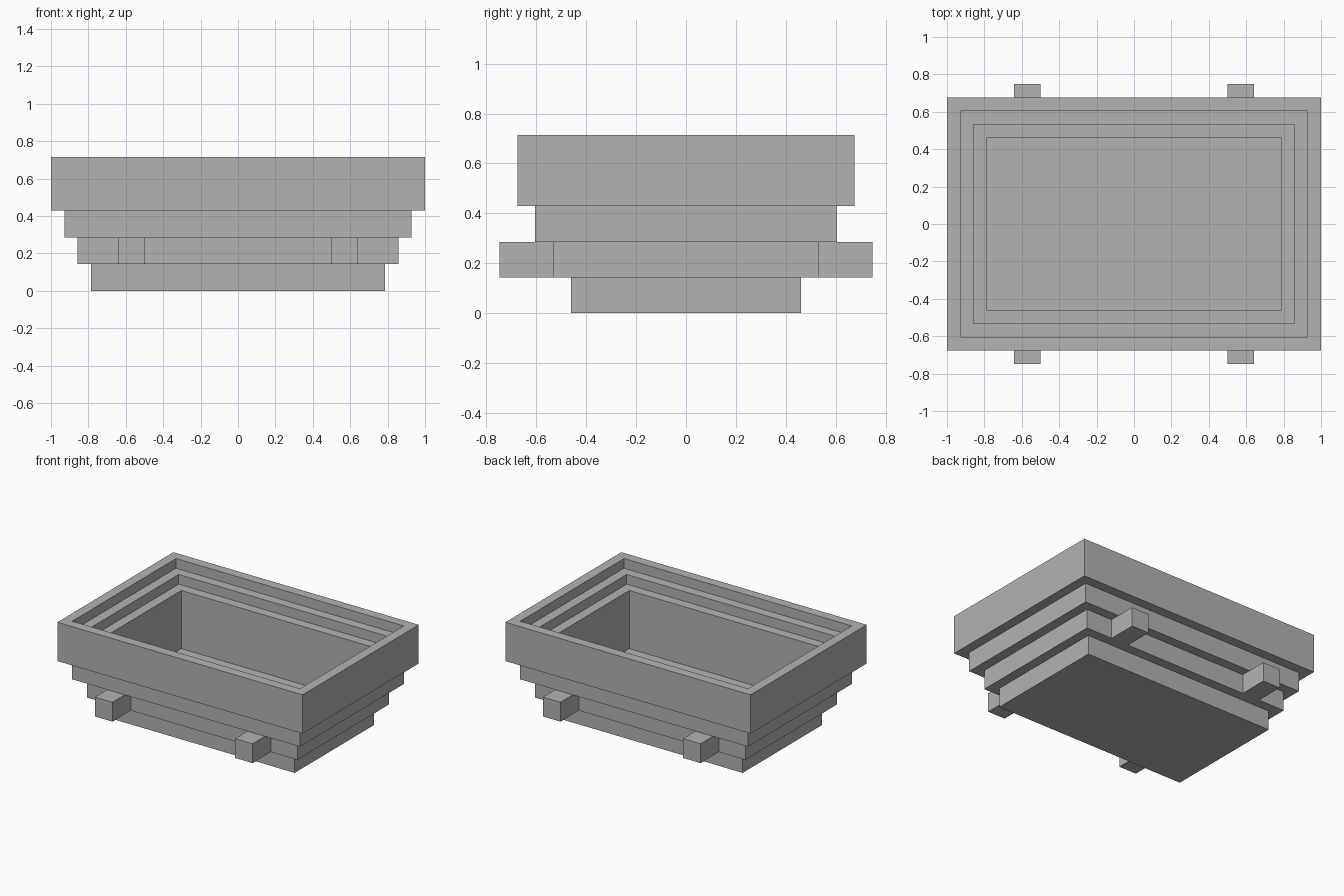
import bpy
import bmesh

STEP = 1 / 14          # module that all steps are multiples of
HALF_X, HALF_Y = 1.0, 0.676

if "Cube" in bpy.data.objects:
    bpy.data.objects.remove(bpy.data.objects["Cube"], do_unlink=True)

grey = bpy.data.materials.new("plain grey")
grey.use_nodes = True
colour = (0.45, 0.45, 0.45, 1)
grey.diffuse_color = colour
grey.node_tree.nodes["Principled BSDF"].inputs["Base Color"].default_value = colour


def add_object(name, bm):
    bmesh.ops.recalc_face_normals(bm, faces=bm.faces)
    mesh = bpy.data.meshes.new(name)
    bm.to_mesh(mesh)
    bm.free()
    mesh.materials.append(grey)
    obj = bpy.data.objects.new(name, mesh)
    bpy.context.collection.objects.link(obj)
    return obj


def stepped_shell(name, profile):
    """Sweep an (inset, height) profile, in steps, around a rectangle."""
    bm = bmesh.new()
    rings = []
    for inset, height in profile:
        x, y, z = HALF_X - inset * STEP, HALF_Y - inset * STEP, height * STEP
        rings.append([bm.verts.new((sx * x, sy * y, z))
                      for sx, sy in ((-1, -1), (1, -1), (1, 1), (-1, 1))])
    for low, high in zip(rings, rings[1:]):
        for i in range(4):
            j = (i + 1) % 4
            bm.faces.new((low[i], low[j], high[j], high[i]))
    bm.faces.new(rings[0])
    bm.faces.new(rings[-1])
    return add_object(name, bm)


def box(name, low, high):
    bm = bmesh.new()
    bmesh.ops.create_cube(bm, size=1)
    for v in bm.verts:
        v.co = [a if c < 0 else b for c, a, b in zip(v.co, low, high)]
    return add_object(name, bm)


# Basin: tiers widening upward outside, ledges and a deep well inside
outside = [(3, 0), (3, 2), (2, 2), (2, 4), (1, 4), (1, 6), (0, 6), (0, 10)]
inside = [(1, 10), (1, 9), (2, 9), (2, 8), (3, 8), (3, 2)]
stepped_shell("stepped_basin", outside + inside)

# Four lugs projecting from the second tier, front and back
tier_y = HALF_Y - 2 * STEP
lug_y = HALF_Y + STEP
for side, x in (("right", -9 * STEP), ("left", 7 * STEP)):
    for end, y0, y1 in (("front", -lug_y, -tier_y), ("back", tier_y, lug_y)):
        box(f"{end}_{side}_lug", (x, y0, 2 * STEP), (x + 2 * STEP, y1, 4 * STEP))
